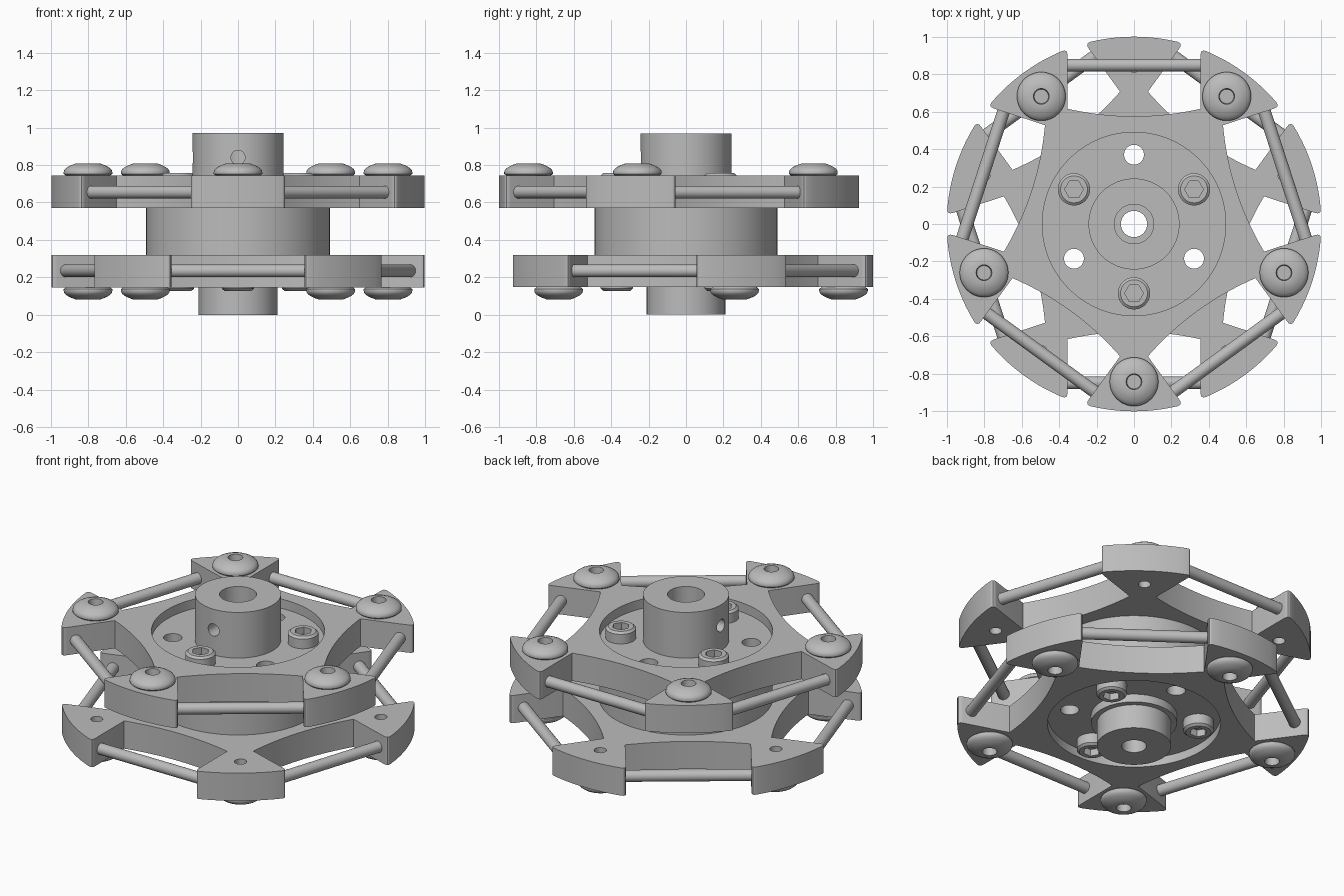
import bpy, bmesh
from math import sin, cos, pi, radians
from mathutils import Matrix, Vector

if "Cube" in bpy.data.objects:
    bpy.data.objects.remove(bpy.data.objects["Cube"], do_unlink=True)

GREY = (0.5, 0.5, 0.5, 1)
metal = bpy.data.materials.new("grey_metal")
metal.use_nodes = True
metal.diffuse_color = GREY
metal.node_tree.nodes["Principled BSDF"].inputs["Base Color"].default_value = GREY


def add(name, mesh, loc=(0, 0, 0), rot=(0, 0, 0)):
    ob = bpy.data.objects.new(name, mesh)
    ob.location, ob.rotation_euler = loc, rot
    bpy.context.collection.objects.link(ob)
    return ob


def to_object(bm, name):
    bmesh.ops.recalc_face_normals(bm, faces=bm.faces)
    mesh = bpy.data.meshes.new(name)
    bm.to_mesh(mesh)
    bm.free()
    mesh.materials.append(metal)
    return add(name, mesh)


def smooth(ob):
    bpy.ops.object.select_all(action="DESELECT")
    ob.select_set(True)
    bpy.context.view_layer.objects.active = ob
    bpy.ops.object.shade_smooth_by_angle(angle=radians(30))
    return ob


def lathe(name, profile, segments=64):
    """Revolve a closed (radius, height) profile about z."""
    bm = bmesh.new()
    verts = [bm.verts.new((r, 0, z)) for r, z in profile]
    edges = [bm.edges.new((a, b)) for a, b in zip(verts, verts[1:] + verts[:1])]
    bmesh.ops.spin(bm, geom=verts + edges, cent=(0, 0, 0), axis=(0, 0, 1),
                   angle=2 * pi, steps=segments, use_duplicate=False)
    bmesh.ops.remove_doubles(bm, verts=bm.verts, dist=1e-5)
    return to_object(bm, name)


def rod(bm, start, end, radius, sides=32):
    a, b = Vector(start), Vector(end)
    turn = (b - a).to_track_quat("Z", "Y").to_matrix().to_4x4()
    bmesh.ops.create_cone(bm, cap_ends=True, segments=sides, radius1=radius, radius2=radius,
                          depth=(b - a).length, matrix=Matrix.Translation((a + b) / 2) @ turn)


def cut(ob, rods):
    """Drill a list of (start, end, radius, sides) out of an object."""
    bm = bmesh.new()
    for r in rods:
        rod(bm, *r)
    cutter = to_object(bm, "cutter")
    mod = ob.modifiers.new("drill", "BOOLEAN")
    mod.operation, mod.solver, mod.object = "DIFFERENCE", "EXACT", cutter
    bpy.context.view_layer.update()
    result = bpy.data.meshes.new_from_object(ob.evaluated_get(bpy.context.evaluated_depsgraph_get()))
    ob.modifiers.clear()
    ob.data = result
    bpy.data.objects.remove(cutter, do_unlink=True)
    return ob


def polar(r, degrees, z=0):
    return Vector((r * cos(radians(degrees)), r * sin(radians(degrees)), z))


# Hub: both bosses, flanges and the drum between the plates
hub = lathe("hub", [(.07, 0), (.21, 0), (.21, .15), (.243, .15), (.243, .2), (.49, .2),
                    (.49, .685), (.243, .685), (.243, .97), (.105, .97), (.105, .1), (.07, .1)], 96)
drills = [(polar(.37, a, .1), polar(.37, a, .8), .053, 32) for a in (90, 210, 330)]
drills += [(polar(.09, a, .84), polar(.35, a, .84), .038, 32) for a in (180, 270)]
smooth(cut(hub, drills))

# Five-armed plate with a roller pocket between each pair of arms
HALF, THICK = .355, .173
outline = []
for k in range(5):
    gap = 90 + 72 * k
    out, side = polar(1, gap), polar(1, gap + 90)

    def corner(sign):
        p0 = side * sign * HALF + out * .9
        p1 = side * sign * HALF + out * .935
        p2 = polar(1, gap + sign * 22.6)
        return [p0 * (1 - t) ** 2 + p1 * 2 * t * (1 - t) + p2 * t * t for t in (0, .25, .5, .75, 1)]

    outline += corner(-1)[::-1]
    for i in range(17):
        s = i / 8 - 1
        outline.append(side * s * HALF + out * (.575 + .04 * s * s))
    outline += corner(1)
    outline += [polar(1, gap + 22.6 + 26.8 * i / 10) for i in range(1, 10)]

bm = bmesh.new()
face = bm.faces.new([bm.verts.new(p) for p in outline])
top = bmesh.ops.extrude_face_region(bm, geom=[face])["geom"]
bmesh.ops.translate(bm, verts=[v for v in top if isinstance(v, bmesh.types.BMVert)], vec=(0, 0, THICK))
upper_plate = to_object(bm, "upper_plate")
drills = [((0, 0, -.1), (0, 0, .3), .4895, 96)]
drills += [(polar(.845, a, -.1), polar(.845, a, .3), .035, 32) for a in range(54, 400, 72)]
smooth(cut(upper_plate, drills))
upper_plate.location.z = .57
add("lower_plate", upper_plate.data, (0, 0, .147), (0, 0, radians(36)))

# Roller axles across each pocket
bm = bmesh.new()
rod(bm, (-.375, 0, 0), (.375, 0, 0), .034)
axle = smooth(to_object(bm, "axle"))

# Domed button screw and hex socket cap screw
dome = [(.13 - .065 * t ** 2.2, .018 + .047 * t) for t in (0, .2, .4, .6, .8, 1)]
button = smooth(lathe("button_screw", [(0, 0), (.118, 0), (.13, .01)] + dome +
                      [(.042, .065), (.038, .02), (0, .02)], 48))
cap = lathe("cap_screw", [(0, 0), (.086, 0), (.086, .06), (.072, .072), (0, .072)], 48)
cut(cap, [((0, 0, .03), (0, 0, .1), .05, 6)])
smooth(cap)

# Place the repeated parts on both sides of the wheel
for label, turn, mid, face_z, floor_z, flip in (("upper", 0, .655, .743, .685, 0),
                                                ("lower", 36, .235, .147, .2, pi)):
    for k in range(5):
        a = 90 + 72 * k + turn
        add(f"{label}_axle_{k + 1}", axle.data, polar(.848, a, mid), (0, 0, radians(a + 90)))
        add(f"{label}_button_screw_{k + 1}", button.data, polar(.842, a + 36, face_z), (flip, 0, 0))
    for k, a in enumerate((30, 150, 270)):
        add(f"{label}_cap_screw_{k + 1}", cap.data, polar(.37, a, floor_z), (flip, 0, radians(30)))

for template in (axle, button, cap):
    bpy.data.objects.remove(template, do_unlink=True)
